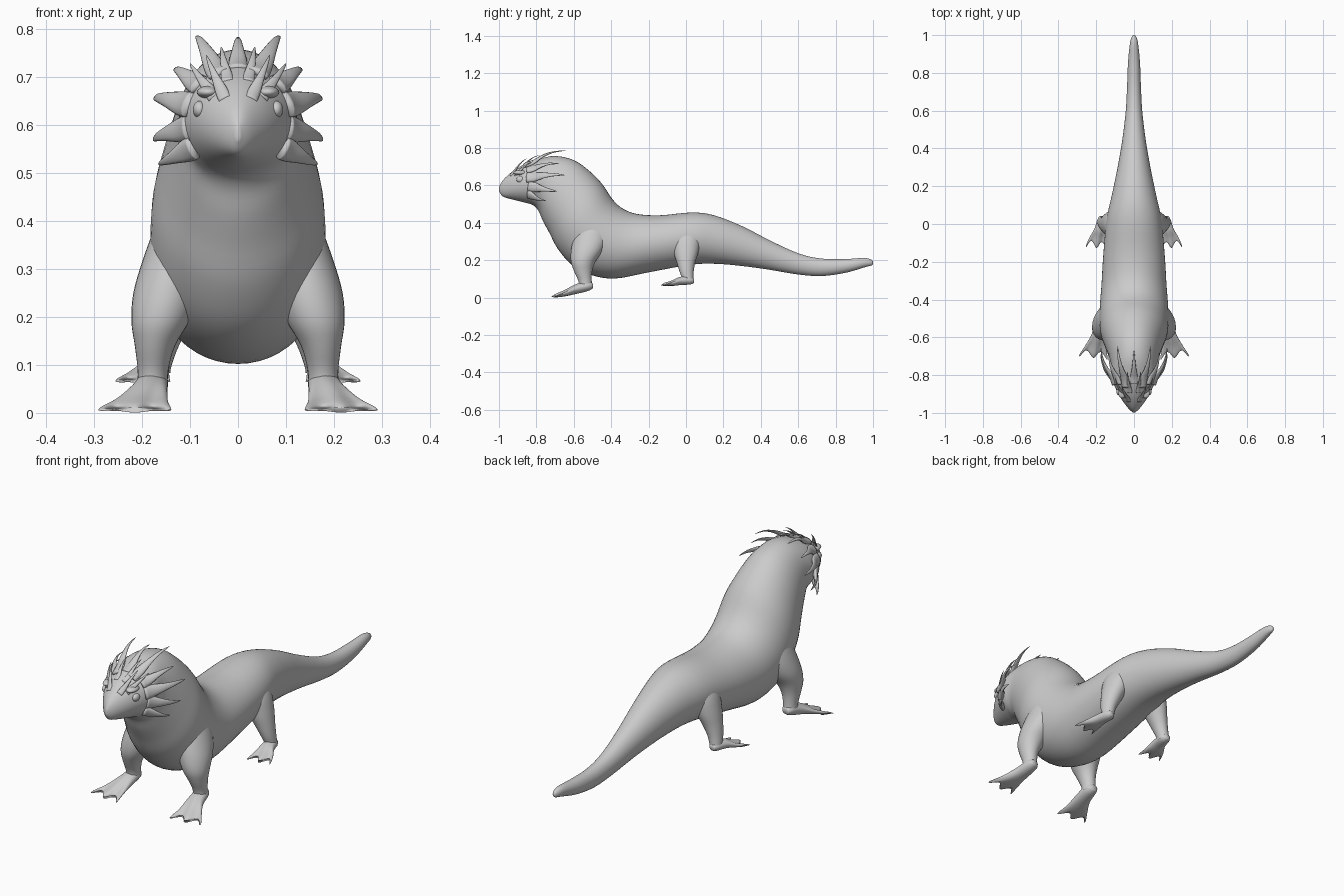
import bpy, bmesh, math
from mathutils import Vector as V


def smooth_path(rows, steps):
    """Catmull-Rom interpolation of rows of numbers."""
    out = []
    last = len(rows) - 1
    for i in range(last):
        p0, p1, p2, p3 = (rows[max(0, min(last, k))] for k in (i - 1, i, i + 1, i + 2))
        for s in range(steps):
            t = s / steps
            out.append([0.5 * (2 * b + (c - a) * t + (2 * a - 5 * b + 4 * c - d) * t * t
                               + (3 * b - a - 3 * c + d) * t ** 3)
                        for a, b, c, d in zip(p0, p1, p2, p3)])
    out.append(list(rows[-1]))
    return out


def loft(name, sections, n=32, steps=4, notch=0.0, mirror=False):
    """Skin elliptical sections, each given as centre, side axis, up axis."""
    rows = smooth_path([[*c, *a, *b] for c, a, b in sections], steps)
    bm = bmesh.new()
    rings = []
    for i, r in enumerate(rows):
        c, a, b = V(r[0:3]), V(r[3:6]), V(r[6:9])
        web = notch * (i / (len(rows) - 1)) ** 3
        ring = []
        for k in range(n):
            th = 2 * math.pi * k / n
            s = math.cos(th)
            dip = (1 - math.cos(2 * math.pi * s)) / 2
            p = c + a * s + b * math.sin(th) * (1 - dip * web * 12)
            p.y += web * dip
            ring.append(bm.verts.new(p))
        rings.append(ring)
    for q, r in zip(rings, rings[1:]):
        for k in range(n):
            bm.faces.new((q[k], q[(k + 1) % n], r[(k + 1) % n], r[k]))
    bm.faces.new(rings[0])
    bm.faces.new(rings[-1])
    bmesh.ops.recalc_face_normals(bm, faces=bm.faces)
    return finish(name, bm, mirror)


def finish(name, bm, mirror):
    me = bpy.data.meshes.new(name)
    bm.to_mesh(me)
    bm.free()
    for f in me.polygons:
        f.use_smooth = True
    ob = bpy.data.objects.new(name, me)
    bpy.context.collection.objects.link(ob)
    if mirror:
        ob.modifiers.new("mirror", 'MIRROR').use_mirror_merge = False
    return ob


# Head, neck, body and tail: top y, top z, bottom y, bottom z, half width
spine = [
    (-.999, .592, -.999, .568, .004), (-.975, .632, -.978, .540, .030),
    (-.920, .680, -.930, .525, .068), (-.860, .713, -.870, .510, .100),
    (-.790, .740, -.820, .495, .122), (-.700, .757, -.790, .465, .122),
    (-.600, .735, -.765, .410, .138), (-.520, .680, -.730, .345, .158),
    (-.450, .610, -.685, .260, .178), (-.390, .522, -.610, .175, .183),
    (-.335, .474, -.510, .122, .180), (-.260, .447, -.380, .102, .172),
    (-.140, .440, -.200, .135, .163), (.030, .455, .020, .175, .145),
    (.150, .440, .150, .181, .118), (.300, .382, .290, .170, .088),
    (.450, .305, .440, .150, .062), (.600, .237, .590, .125, .044),
    (.720, .209, .720, .115, .037), (.850, .206, .850, .132, .032),
    (.950, .212, .955, .162, .022), (.990, .203, .992, .172, .012), (1., .192, 1., .182, .004)]
loft("body", [((0, (ty + by) / 2, (tz + bz) / 2), (w, 0, 0), (0, (ty - by) / 2, (tz - bz) / 2))
              for ty, tz, by, bz, w in spine], n=48)


# Legs: horizontal sections x, y, z, half width, half depth
def leg(name, rows):
    loft(name, [((x, y, z), (w, 0, 0), (0, d, 0)) for x, y, z, w, d in rows], mirror=True)


leg("front_leg", [
    (.115, -.50, .46, .025, .03), (.120, -.50, .40, .048, .07), (.132, -.51, .32, .066, .09),
    (.147, -.53, .25, .071, .085), (.162, -.55, .19, .060, .065), (.173, -.55, .14, .042, .048),
    (.177, -.54, .09, .032, .036), (.178, -.535, .055, .032, .035)])
leg("hind_leg", [
    (.080, 0, .39, .03, .04), (.098, 0, .32, .055, .075), (.118, 0, .25, .056, .068),
    (.140, 0, .19, .045, .050), (.157, .003, .14, .034, .038), (.166, .010, .10, .028, .030),
    (.168, .012, .083, .027, .028)])


# Webbed feet: sections x, y, z, half width, half height
def foot(name, rows):
    loft(name, [((x, y, z), (w, w * .12, 0), (0, 0, h)) for x, y, z, w, h in rows],
         n=48, notch=.045, mirror=True)


foot("front_foot", [
    (.178, -.500, .062, .018, .014), (.178, -.525, .062, .031, .027), (.186, -.59, .045, .039, .026),
    (.202, -.65, .023, .056, .017), (.213, -.695, .011, .073, .010), (.215, -.710, .006, .076, .005)])
foot("hind_foot", [
    (.167, .042, .090, .014, .012), (.168, .020, .092, .026, .022), (.177, -.03, .089, .033, .022),
    (.189, -.075, .077, .046, .015), (.197, -.115, .070, .055, .009), (.198, -.128, .066, .057, .005)])


# Frill and brow spikes: flattened curved horns from base to tip
def spike(name, base, tip, width, mirror=True):
    base, tip = V(base), V(tip)
    d = tip - base
    out = (base - V((0, base.y, .60))).normalized()
    wide = d.cross(out).normalized()
    thin = wide.cross(d).normalized()
    rows = []
    for t, r in ((-.25, 1.05), (0, 1), (.3, .62), (.6, .36), (.85, .2), (1, .04)):
        c = base + d * t + out * (.10 * d.length * math.sin(math.pi * max(t, 0)))
        rows.append((c, wide * width * r, thin * width * .45 * r))
    loft(name, rows, n=12, steps=3, mirror=mirror)


spikes = [
    ((.108, -.825, .545), (.166, -.750, .518), .024),
    ((.118, -.810, .590), (.177, -.690, .568), .027),
    ((.116, -.810, .645), (.175, -.650, .655), .027),
    ((.092, -.815, .690), (.133, -.680, .716), .022),
    ((.050, -.820, .722), (.087, -.645, .785), .022),
    ((.024, -.870, .705), (.035, -.780, .762), .012),
    ((.035, -.920, .672), (.066, -.850, .745), .013),
    ((.060, -.895, .672), (.100, -.815, .728), .013)]
for i, (base, tip, width) in enumerate(spikes):
    spike(f"head_spike_{i + 1}", base, tip, width)
spike("crown_spike", (0, -.81, .730), (0, -.67, .782), .020, mirror=False)


# Eyes with heavy brows
def ball(name, centre, size):
    bm = bmesh.new()
    bmesh.ops.create_uvsphere(bm, u_segments=20, v_segments=12, radius=1)
    for v in bm.verts:
        v.co = V(centre) + V(a * b for a, b in zip(v.co, size))
    finish(name, bm, True)


ball("eye", (.080, -.885, .632), (.014, .022, .018))
ball("brow", (.062, -.885, .668), (.024, .038, .013))
